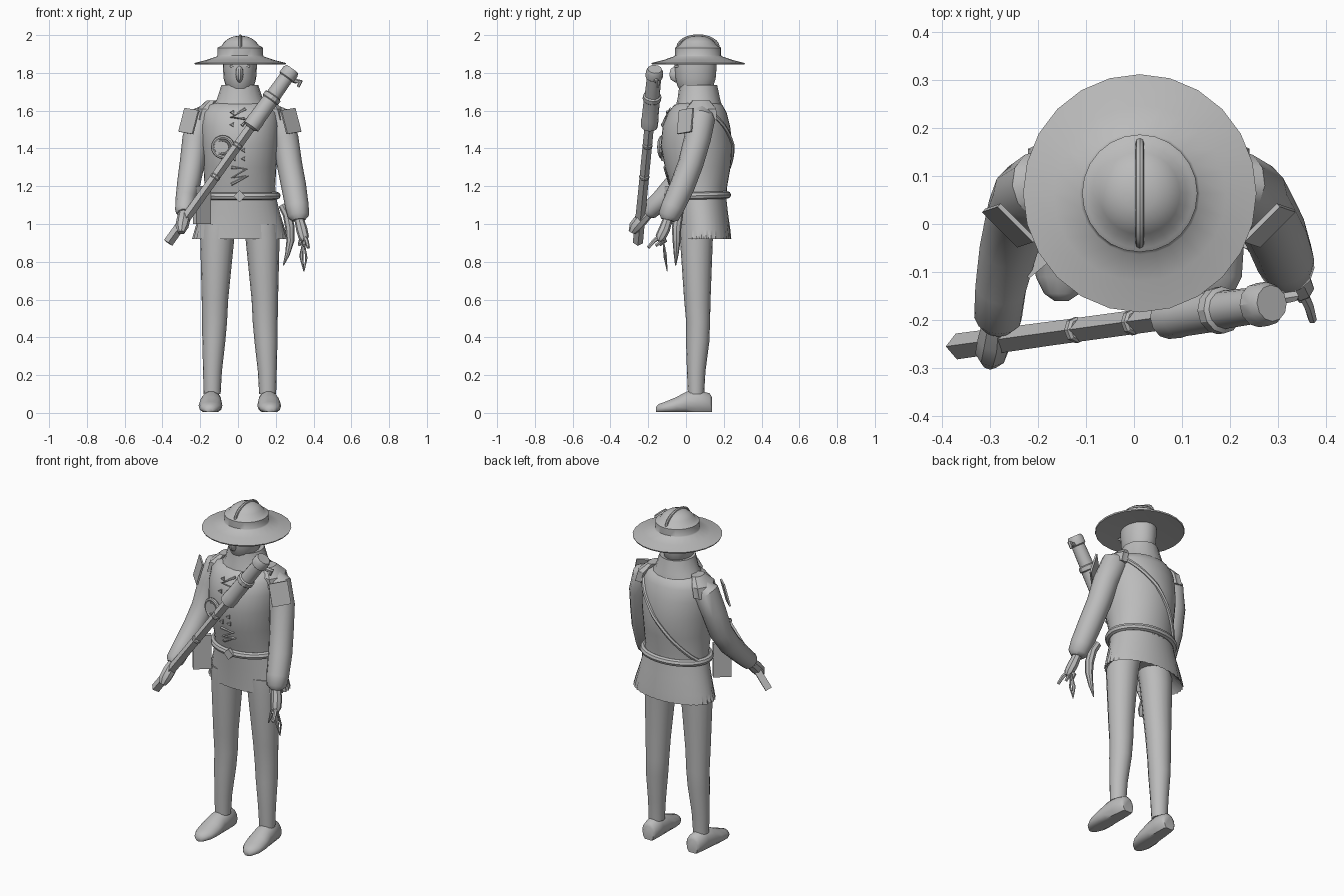
import bpy, bmesh, math
from mathutils import Vector, Matrix

grey = bpy.data.materials.new("plain grey")
grey.diffuse_color = (0.5, 0.5, 0.5, 1)
TAU = 2 * math.pi


def finish(name, bm, angle=40):
    bmesh.ops.recalc_face_normals(bm, faces=bm.faces[:])
    me = bpy.data.meshes.new(name)
    bm.to_mesh(me)
    bm.free()
    ob = bpy.data.objects.new(name, me)
    bpy.context.collection.objects.link(ob)
    me.materials.append(grey)
    bpy.ops.object.select_all(action='DESELECT')
    bpy.context.view_layer.objects.active = ob
    ob.select_set(True)
    bpy.ops.object.shade_smooth_by_angle(angle=math.radians(angle))
    return ob


def skin(name, rings, closed=False, angle=40, cap_start=True, cap_end=True):
    """Join rings of points with quads."""
    bm = bmesh.new()
    vs = [[bm.verts.new(p) for p in r] for r in rings]
    n = len(vs[0])
    pairs = list(zip(vs, vs[1:])) + ([(vs[-1], vs[0])] if closed else [])
    for a, b in pairs:
        for i in range(n):
            j = (i + 1) % n
            bm.faces.new((a[i], a[j], b[j], b[i]))
    if not closed:
        if cap_start:
            bm.faces.new(vs[0])
        if cap_end:
            bm.faces.new(vs[-1])
    return finish(name, bm, angle)


def loft(name, secs, n=24, flute=None, **kw):
    """Stack of ellipses: (z, cx, cy, rx, ry), optional fluting per ring."""
    rings = []
    for k, (z, cx, cy, rx, ry) in enumerate(secs):
        r = []
        for i in range(n):
            a = TAU * i / n
            f = 1 + (flute[k] * (1 if i % 2 else -1) if flute else 0)
            r.append((cx + rx * f * math.cos(a), cy + ry * f * math.sin(a), z))
        rings.append(r)
    return skin(name, rings, **kw)


def tube(name, path, n=12, closed=False, ref=(0, 1, 0), turn=0, **kw):
    """Sweep along (x, y, z, radius) points."""
    pts = [Vector(p[:3]) for p in path]
    m, rings = len(pts), []
    for k, p in enumerate(path):
        if closed:
            t = pts[(k + 1) % m] - pts[k - 1]
        else:
            t = pts[min(k + 1, m - 1)] - pts[max(k - 1, 0)]
        t.normalize()
        u = t.cross(Vector(ref)).normalized()
        v = t.cross(u)
        rings.append([pts[k] + p[3] * (u * math.cos(a) + v * math.sin(a))
                      for a in (TAU * i / n + turn for i in range(n))])
    return skin(name, rings, closed, **kw)


def box(name, centre, size, rot=Matrix()):
    bm = bmesh.new()
    bmesh.ops.create_cube(bm, size=1, matrix=Matrix.Translation(centre) @ rot @ Matrix.Diagonal((*size, 1)))
    return finish(name, bm)


# Hat: brim, band and dome, with a front-to-back crest
HX, HY = 0.012, 0.064
hat = [(1.86, .08), (1.845, .24), (1.852, .243), (1.868, .18), (1.887, .125), (1.893, .12),
       (1.933, .12), (1.938, .112), (1.945, .098), (1.965, .084),
       (1.983, .06), (1.993, .035), (1.996, .008)]
loft("hat", [(z, HX, HY, r, r * 1.02) for z, r in hat], n=24)
tube("hat_crest", [(HX, HY + .106 * math.cos(a), 1.935 + .06 * math.sin(a), .009)
                   for a in (math.pi * i / 12 for i in range(13))], 8, ref=(1, 0, 0))

# Head, face and high collar
loft("head", [(1.69, .01, .05, .06, .07), (1.73, .01, .05, .075, .095), (1.77, .01, .05, .086, .107),
              (1.83, .01, .05, .09, .112), (1.88, .01, .05, .09, .11)], n=20)
loft("nose", [(1.75, .008, -.05, .006, .008), (1.765, .008, -.06, .016, .022), (1.79, .008, -.06, .02, .03),
              (1.82, .008, -.057, .018, .026), (1.842, .008, -.045, .006, .008)], n=10)
for s in (-1, 1):
    box("brow", (.01 + s * .035, -.049, 1.838), (.035, .025, .012), Matrix.Rotation(s * .25, 4, 'Y'))
loft("collar", [(1.6, .01, .068, .16, .125), (1.635, .01, .068, .142, .12), (1.66, .01, .068, .122, .113),
                (1.735, .01, .065, .098, .1), (1.73, .01, .06, .08, .085)], n=16)

# Jacket body
body = [(1.13, .01, .075, .19, .14), (1.2, .01, .068, .187, .15), (1.3, .01, .062, .193, .174),
        (1.42, .01, .056, .205, .19), (1.52, .01, .055, .208, .178), (1.59, .01, .06, .2, .155),
        (1.63, .01, .065, .172, .128), (1.645, .01, .07, .12, .1)]
loft("jacket", body, n=32)


def body_at(z):
    for a, b in zip(body, body[1:]):
        if z <= b[0]:
            t = max(0, (z - a[0]) / (b[0] - a[0]))
            return [p + (q - p) * t for p, q in zip(a, b)]
    return body[-1]


def front(x, z, out=.004):
    """Point on the jacket front."""
    _, cx, cy, rx, ry = body_at(z)
    return (x, cy - ry * math.sqrt(max(0, 1 - ((x - cx) / rx) ** 2)) - out, z)


# Pleated skirt of the jacket, belt and buckle
loft("skirt", [(1.0, .01, .08, .15, .11), (.92, .01, .095, .25, .143), (.97, .01, .092, .238, .142),
               (1.06, .01, .083, .212, .139), (1.14, .01, .075, .192, .138)],
     n=72, flute=[0, .018, .01, .003, 0], angle=45)
tube("belt", [(.01 + .196 * math.cos(a), .072 + .147 * math.sin(a), 1.15 + .004 * math.sin(a), .02)
              for a in (TAU * i / 32 for i in range(32))], 8, True, ref=(0, 0, 1))
box("buckle", (.007, -.092, 1.147), (.045, .02, .045), Matrix.Rotation(math.pi / 4, 4, 'Y'))

# Diagonal strap over the left shoulder and across the back
strap = []
for i in range(22):
    a = -.35 + (math.pi + .2) * i / 21
    z = 1.38 + .235 * math.cos(a)
    _, cx, cy, rx, ry = body_at(z)
    strap.append((cx + (rx + .002) * math.cos(a), cy + (ry + .002) * math.sin(a), z, .012))
tube("strap", strap, 6, ref=(0, 0, 1))

# Front lacing, small studs and round badge
for zig in ([(.04, 1.61), (-.035, 1.565), (.05, 1.555), (.02, 1.52)],
            [(-.035, 1.30), (.045, 1.29), (-.03, 1.245), (.05, 1.255), (-.035, 1.21)]):
    tube("lacing", [(*front(x, z), .008) for x, z in zig], 6)
for x, z in ((-.03, 1.59), (.03, 1.39), (.03, 1.345), (-.02, 1.345), (-.03, 1.525)):
    p = Vector(front(x, z))
    tube("stud", [(*p, .015), (*(p + Vector((.002, -.008, 0))), .012)], 3, ref=(0, 0, 1))
for r, w in ((.052, .011), (.036, .006)):
    tube("badge_ring", [(-.08 + r * math.cos(a), -.126 - .3 * r * math.cos(a), 1.407 + r * math.sin(a), w)
                        for a in (TAU * i / 20 for i in range(20))], 8, True)
tube("badge", [(-.08, -.09, 1.407, .05), (-.08, -.125, 1.407, .045)], 20, ref=(0, 0, 1))

# Legs and shoes
for s in (-1, 1):
    x = lambda d: .01 + s * d
    loft("leg", [(1.0, x(.11), .056, .095, .09), (.92, x(.12), .055, .09, .087), (.6, x(.132), .06, .07, .07),
                 (.48, x(.134), .064, .066, .063), (.38, x(.138), .062, .061, .062),
                 (.22, x(.145), .054, .05, .049), (.1, x(.147), .053, .045, .043)], n=16)
    rings = []
    for y, h, w in ((.137, .085, .035), (.125, .105, .046), (.06, .122, .053), (.0, .113, .058),
                    (-.05, .085, .063), (-.11, .06, .056), (-.145, .047, .037), (-.16, .03, .015)):
        rings.append([(x(.153 - .05 * y) + w * math.cos(a), y, max(.004, h * (.45 + .55 * math.sin(a))))
                      for a in (TAU * i / 14 for i in range(14))])
    skin("shoe", rings, angle=50)

# Sleeves and hands
tube("right_sleeve", [(-.13, .09, 1.6, .05), (-.19, .08, 1.56, .075), (-.225, .06, 1.45, .07),
                      (-.243, .02, 1.32, .066), (-.26, -.045, 1.22, .062), (-.277, -.13, 1.13, .054),
                      (-.283, -.195, 1.07, .05), (-.285, -.21, 1.055, .035)])
tube("right_hand", [(-.285, -.2, 1.06, .03), (-.29, -.24, 1.02, .036), (-.297, -.27, .985, .034),
                    (-.3, -.288, .955, .018)], 8)
tube("left_sleeve", [(.15, .09, 1.6, .05), (.21, .08, 1.56, .075), (.25, .06, 1.45, .071),
                     (.272, .025, 1.32, .067), (.295, -.02, 1.2, .066), (.313, -.07, 1.09, .062),
                     (.32, -.092, 1.04, .056), (.322, -.097, 1.02, .035)])
tube("left_hand", [(.322, -.095, 1.03, .025), (.338, -.115, .97, .03), (.348, -.135, .93, .028),
                   (.353, -.145, .91, .016)], 8)
for dx, dy, dz in ((.027, -.2, .875), (.005, -.16, .885), (-.02, -.14, .89)):
    tube("finger", [(.345, -.13, .94, .012), (.345 + dx * .7, dy + .03, .91, .011),
                    (.345 + dx, dy, dz, .009)], 6)
tube("hanging_spike", [(.345, -.12, .91, .004), (.335, -.11, .83, .011), (.348, -.1, .75, .002)], 6)
tube("hanging_cord", [(.35, -.12, .9, .004), (.362, -.11, .82, .006), (.35, -.1, .75, .002)], 6)

# Shoulder frills and square shoulder plates
for s in (-1, 1):
    loft("shoulder_frill", [(1.55, .01 + s * .195, .08, .045, .085), (1.61, .01 + s * .18, .08, .045, .082),
                            (1.655, .01 + s * .145, .08, .03, .045)],
         n=16, flute=[.07, .05, 0], angle=30)
    rot = Matrix.Rotation(s * math.radians(45), 4, 'Z') @ Matrix.Rotation(s * -.12, 4, 'Y') \
        @ Matrix.Rotation(-.24, 4, 'X')
    box("shoulder_plate", (.01 + s * .27, -.003, 1.545), (.105, .01, .13), rot)

# Hip pouch and curved horn
box("hip_pouch", (-.19, -.07, 1.1), (.1, .03, .2), Matrix.Rotation(.7, 4, 'Z'))
tube("horn", [(.235, -.03, 1.1, .022), (.262, -.04, 1.05, .025), (.275, -.05, .98, .025), (.277, -.05, .91, .021),
              (.262, -.052, .84, .013), (.24, -.055, .78, .003)], 8)

# Long gun held across the chest: square stock, thick banded barrel, hook
A, B = Vector((-.37, -.255, .9)), Vector((.287, -.165, 1.82))


def along(name, stations, n, turn=0):
    return tube(name, [(*A.lerp(B, t), r) for t, r in stations], n, turn=turn, angle=30)


along("gun_stock", [(0, .027), (.3, .025), (.7, .025)], 4)
for t in (.38, .56):
    along("stock_band", [(t - .01, .022), (t - .005, .027), (t + .005, .027), (t + .01, .022)], 8)
along("gun_barrel", [(.66, .025), (.67, .045), (.71, .046), (.72, .044), (.82, .043), (.825, .049),
                     (.845, .049), (.85, .04), (.95, .038), (.955, .046), (.985, .046), (1, .038)], 12)
tube("gun_hook", [(.27, -.165, 1.77, .013), (.31, -.155, 1.755, .013), (.332, -.15, 1.757, .012),
                  (.318, -.15, 1.725, .008)], 6)
